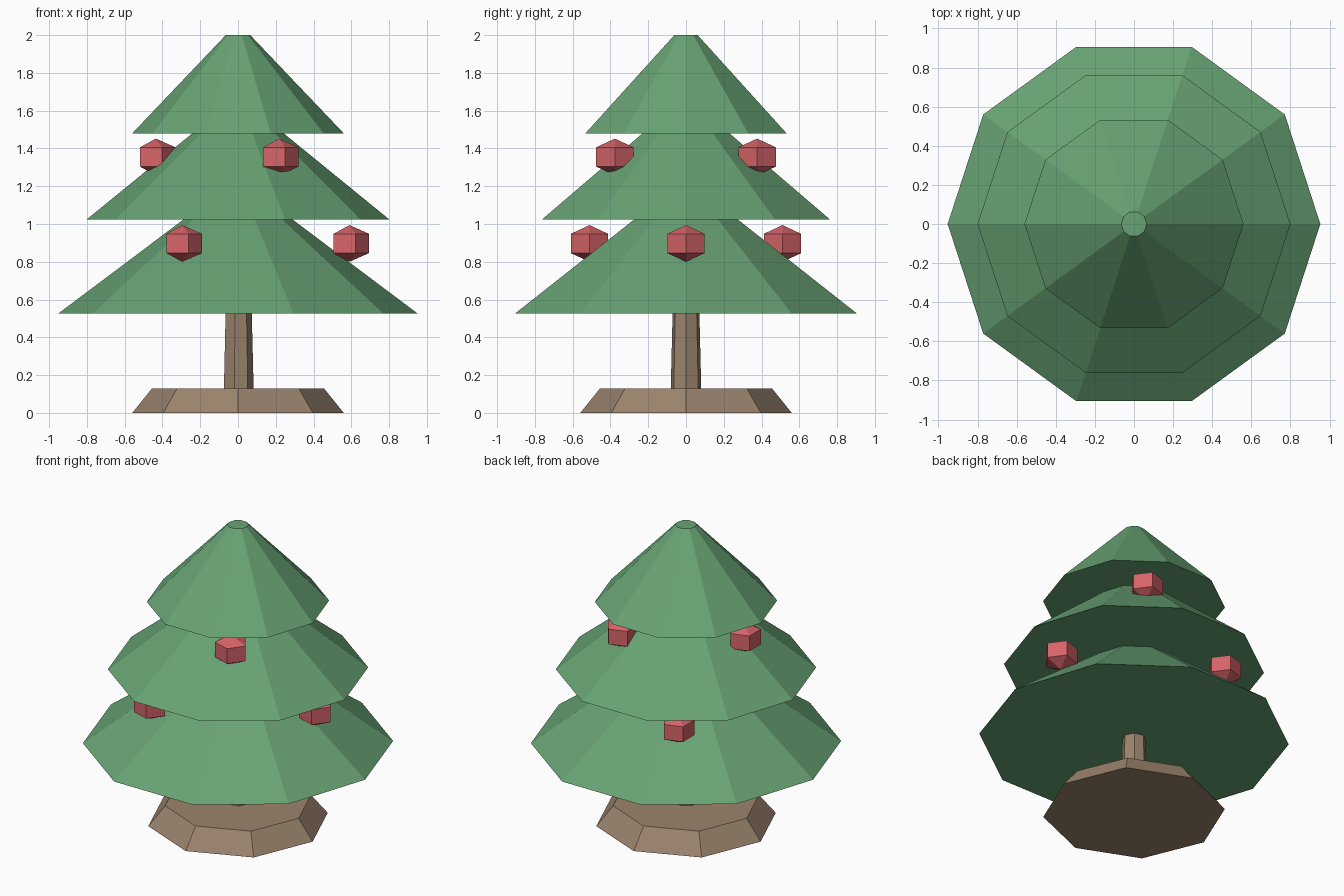
import bpy
import bmesh
from math import cos, sin, pi, radians

cube = bpy.data.objects.get("Cube")
if cube:
    bpy.data.objects.remove(cube, do_unlink=True)


def material(name, color):
    mat = bpy.data.materials.new(name)
    mat.use_nodes = True
    mat.diffuse_color = (*color, 1)
    bsdf = next(n for n in mat.node_tree.nodes if n.type == 'BSDF_PRINCIPLED')
    bsdf.inputs["Base Color"].default_value = (*color, 1)
    return mat


def turned(name, profile, sides, mat, location=(0, 0, 0)):
    """Closed flat-faced solid turned from (radius, z) points, bottom to top."""
    bm = bmesh.new()
    rings = []
    for r, z in profile:
        count = sides if r else 1
        rings.append([bm.verts.new((r * cos(2 * pi * i / sides),
                                    r * sin(2 * pi * i / sides), z))
                      for i in range(count)])
    for low, high in zip(rings, rings[1:]):
        for i in range(sides):
            j = (i + 1) % sides
            corners = [low[i % len(low)], low[j % len(low)],
                       high[j % len(high)], high[i % len(high)]]
            bm.faces.new(list(dict.fromkeys(corners)))
    for ring in (rings[0], rings[-1]):
        if len(ring) > 1:
            bm.faces.new(ring)
    bmesh.ops.recalc_face_normals(bm, faces=bm.faces)
    mesh = bpy.data.meshes.new(name)
    bm.to_mesh(mesh)
    bm.free()
    mesh.materials.append(mat)
    obj = bpy.data.objects.new(name, mesh)
    obj.location = location
    bpy.context.collection.objects.link(obj)
    return obj


green = material("needle green", (0.138, 0.366, 0.174))
brown = material("wood brown", (0.33, 0.23, 0.155))
red = material("ornament red", (0.68, 0.127, 0.14))

# Stand and trunk
turned("stand", [(0.56, 0), (0.455, 0.13)], 8, brown)
turned("trunk", [(0.083, 0.12), (0.072, 0.56)], 7, brown)

# Three tiers of branches
turned("lower_branches", [(0.953, 0.525), (0.08, 1.18)], 10, green)
turned("middle_branches", [(0.80, 1.025), (0.07, 1.62)], 10, green)
turned("top_branches", [(0.56, 1.48), (0.065, 2.0)], 10, green)

# Two rings of three ornaments
bauble = [(0, -0.097), (0.104, -0.051), (0.104, 0.051), (0, 0.097)]
for row, distance, height, start in (("lower", 0.59, 0.897, 0),
                                     ("upper", 0.435, 1.355, 60)):
    for k in range(3):
        a = radians(start + 120 * k)
        turned(f"{row}_ornament_{k + 1}", bauble, 5, red,
               (distance * cos(a), distance * sin(a), height))
